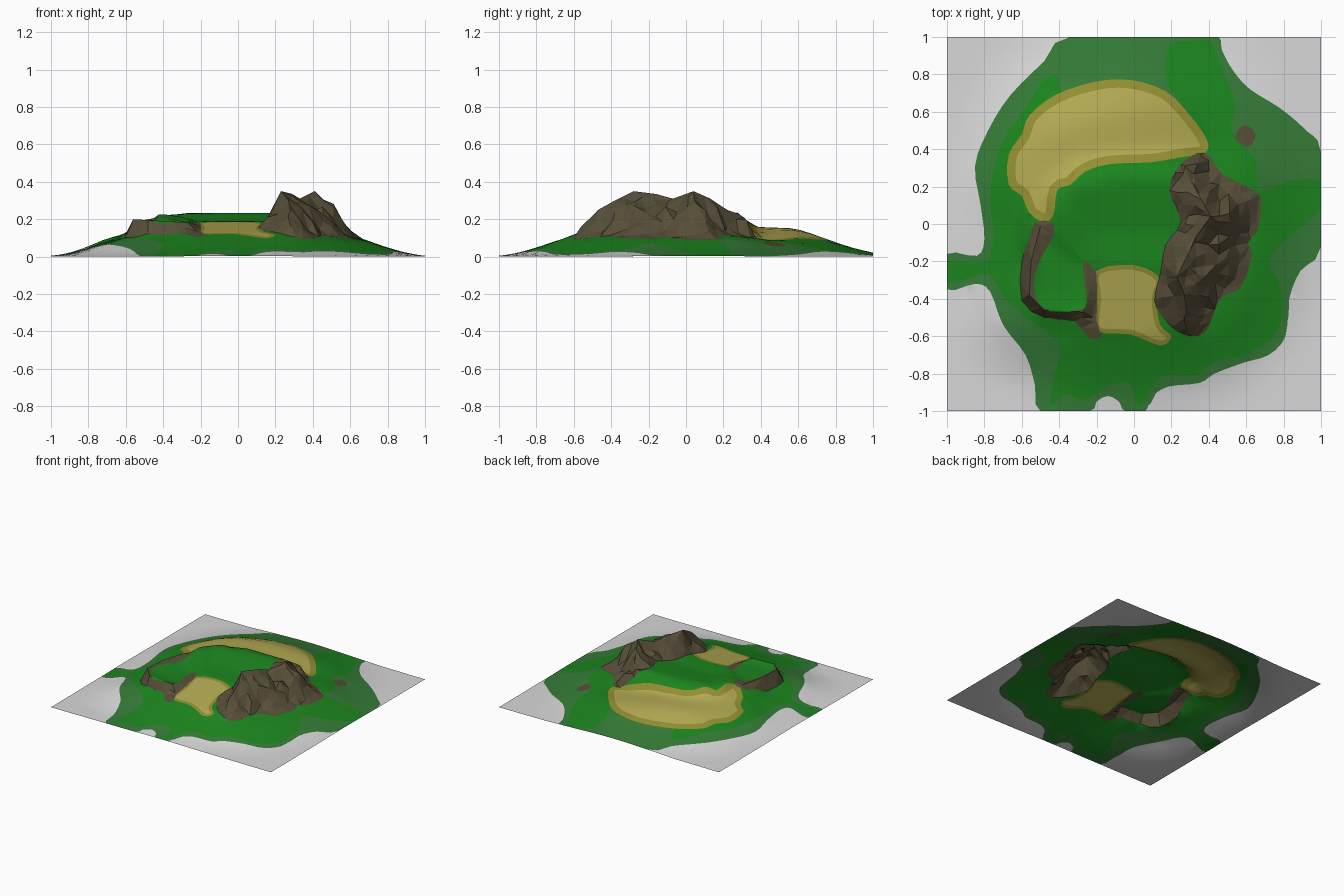
import bpy
import math
import random
from mathutils import Vector
from mathutils.geometry import delaunay_2d_cdt, intersect_point_line

random.seed(4)
cube = bpy.data.objects.get("Cube")
if cube:
    bpy.data.objects.remove(cube, do_unlink=True)


# ---------- helpers ----------
def clamp(v, low=0.0, high=1.0):
    return max(low, min(high, v))


def interpolate(v, table):
    """Piecewise linear lookup in a list of (input, output) pairs."""
    for (a, za), (b, zb) in zip(table, table[1:]):
        if v <= b:
            return za + (zb - za) * clamp((v - a) / (b - a))
    return table[-1][1]


def on_square(p):
    return Vector((clamp(p.x, -1, 1), clamp(p.y, -1, 1)))


def smooth_loop(points, steps=3):
    """Closed Catmull-Rom curve through the points, kept on the square."""
    pts = [Vector(p) for p in points]
    n, out = len(pts), []
    for i in range(n):
        a, b, c, d = (pts[(i + k) % n] for k in (-1, 0, 1, 2))
        for s in range(steps):
            t = s / steps
            p = b + (c - a) * t / 2 + (a - b * 2.5 + c * 2 - d / 2) * t * t
            p += ((b - c) * 1.5 + (d - a) / 2) * t ** 3
            out.append(on_square(p))
    return out


def inset(loop, amount):
    n = len(loop)
    area = sum(loop[i - 1].cross(loop[i]) for i in range(n))
    sign = math.copysign(1, area) * amount
    out = []
    for i, p in enumerate(loop):
        along = (loop[(i + 1) % n] - loop[i - 1]).normalized()
        out.append(on_square(p + Vector((-along.y, along.x)) * sign))
    return out


def inside(p, loop):
    hit = False
    for a, b in zip(loop, loop[1:] + loop[:1]):
        if (a.y > p.y) != (b.y > p.y):
            if p.x < a.x + (p.y - a.y) * (b.x - a.x) / (b.y - a.y):
                hit = not hit
    return hit


def nearest(p, path, closed=True):
    """Distance to a path, and the position along it."""
    best = (9.0, 0.0)
    for i in range(len(path) if closed else len(path) - 1):
        a, b = path[i], path[(i + 1) % len(path)]
        if (b - a).length < 1e-6:
            continue
        t = clamp(intersect_point_line(p, a, b)[1])
        best = min(best, ((p - a.lerp(b, t)).length, i + t))
    return best


def mound(p, centre, radius):
    return clamp(1 - (p - Vector(centre)).length / radius)


# ---------- outlines of the coloured zones ----------
shore = smooth_loop([
    (-.34, 1), (-.48, .87), (-.66, .69), (-.78, .5), (-.85, .31), (-.82, .1),
    (-.8, -.08), (-.84, -.17), (-1, -.16), (-1, -.35), (-.85, -.32),
    (-.77, -.36), (-.7, -.54), (-.58, -.7), (-.53, -.86), (-.5, -1),
    (-.24, -1), (-.2, -.95), (-.14, -.92), (-.08, -.95), (-.05, -1), (.06, -1),
    (.09, -.93), (.18, -.87), (.35, -.85), (.43, -.8), (.59, -.74),
    (.72, -.7), (.81, -.6), (.83, -.4), (.89, -.25), (1, -.12), (1, .38),
    (.92, .5), (.78, .62), (.62, .72), (.53, .82), (.47, .93), (.45, 1), (.3, 1)])
meadow = smooth_loop([
    (-.75, .29), (-.7, .45), (-.58, .62), (-.5, .75), (-.41, .8), (-.38, .7),
    (-.2, .72), (.1, .7), (.26, .62), (.17, .77), (.19, .95), (.3, .98),
    (.4, .98), (.45, .88), (.54, .64), (.52, .5), (.65, .34), (.67, .18),
    (.83, .23), (.97, .24), (1, .2), (1, .08), (.83, -.07), (.72, -.2), (.79, -.35),
    (.77, -.57), (.62, -.69), (.43, -.74), (.33, -.81), (.14, -.82),
    (.03, -.98), (-.02, -.86), (-.13, -.86), (-.26, -.94), (-.37, -.91),
    (-.45, -.97), (-.42, -.78), (-.4, -.65), (-.55, -.52), (-.69, -.4),
    (-.77, -.27), (-.85, -.28), (-1, -.31), (-1, -.2), (-.85, -.21), (-.78, -.19),
    (-.75, -.06), (-.77, .13)])
back_sand = smooth_loop([
    (-.48, .01), (-.56, .06), (-.6, .15), (-.67, .21), (-.67, .37), (-.6, .48),
    (-.56, .58), (-.42, .69), (-.21, .76), (-.02, .77), (.17, .71), (.3, .58),
    (.39, .45), (.38, .38), (.27, .36), (.09, .33), (-.13, .32), (-.26, .28),
    (-.34, .21), (-.41, .18), (-.43, .05)])
front_sand = smooth_loop([
    (-.2, -.25), (0, -.22), (.14, -.29), (.12, -.4), (.14, -.54), (.2, -.6),
    (.14, -.65), (-.02, -.59), (-.2, -.57), (-.2, -.4)])
mountain = smooth_loop([
    (.38, .38), (.47, .27), (.62, .19), (.68, .13), (.66, -.03), (.61, -.1),
    (.63, -.17), (.57, -.34), (.46, -.4), (.38, -.58), (.27, -.59), (.17, -.52),
    (.11, -.41), (.14, -.27), (.17, -.11), (.25, .01), (.19, .18), (.25, .32)])
cliff = smooth_loop([
    (-.53, .01), (-.44, .01), (-.43, -.06), (-.49, -.17), (-.53, -.27),
    (-.53, -.38), (-.45, -.47), (-.26, -.45), (-.26, -.35), (-.27, -.2),
    (-.2, -.27), (-.2, -.52), (-.17, -.6), (-.24, -.61), (-.32, -.52),
    (-.48, -.5), (-.6, -.41), (-.6, -.2), (-.56, -.08)], 2)
boulder_patch = smooth_loop([(.54, .46), (.59, .53), (.65, .48), (.61, .41)])

# ---------- height guides ----------
plateau = [Vector(p) for p in [
    (-.42, .13), (-.3, .23), (-.1, .28), (.1, .29), (.27, .29), (.3, -.08),
    (.15, -.22), (-.2, -.2), (-.4, -.05)]]
cliff_rim = [Vector(p) for p in [
    (-.5, -.01), (-.55, -.2), (-.56, -.38), (-.48, -.46), (-.27, -.47),
    (-.25, -.4), (-.25, -.22), (-.4, -.05)]]
ridge = [(.27, .31, .21), (.31, .22, .25), (.36, .13, .31), (.41, .04, .35),
         (.33, -.07, .31), (.29, -.16, .335), (.23, -.28, .35),
         (.27, -.38, .3), (.28, -.47, .25)]
ridge_line = [Vector(p[:2]) for p in ridge]
ridge_table = [(i, p[2]) for i, p in enumerate(ridge)]
slope = [(.58, .11), (.68, .09), (.8, .048), (.92, .015), (1.02, .002), (1.2, 0)]
back_step = [(0, 1), (.05, .7), (.11, .4), (.3, .34), (.42, .1), (.5, 0)]


def height(p):
    # low dome, fuller at the back and front left, lower at the back right
    y = p.y * .9 if p.y > 0 else -p.y
    z = interpolate((abs(p.x) ** 2.4 + y ** 2.4) ** (1 / 2.4), slope)
    z *= 1 - .25 * clamp(p.x / .35) * clamp((p.y - .25) / .2)
    z += .03 * mound(p, (-.68, -.54), .3)
    # plateau rising to a brow, with a ramp in front and a sand terrace behind
    brow = clamp((p.y + .05) / .25)
    gap = 0 if inside(p, plateau) else nearest(p, plateau)[0]
    ramp = clamp(1 - gap / (.45 - .2 * clamp((abs(p.x) - .3) / .3)))
    terrace = interpolate(gap, back_step)
    tilt = max(.9 * clamp((p.x + .15) / .5), .7 * clamp((-.4 - p.x) / .25))
    terrace *= 1 - tilt * clamp(gap / .1)
    rise = ramp + (terrace - ramp) * clamp(p.y / .15)
    z += (.19 + .042 * max(brow, mound(p, (-.42, .08), .25)) - z) * rise
    # raised arm with a steep wall
    top = .2 - .06 * (p.x + .56)
    gap = nearest(p, cliff_rim)[0]
    if inside(p, cliff_rim):
        z = max(z, top - min(.015, gap * .3))
    elif gap < .05:
        z = max(z, z + (top - z) * (1 - gap / .05))
    # rugged mountain with gullies and a flat apron on the outer side
    if inside(p, mountain):
        foot = max(0, nearest(p, mountain)[0] - .04 * clamp((p.x - .35) / .1))
        crest, along = nearest(p, ridge_line, False)
        t = foot / (foot + crest + 1e-6)
        z += (interpolate(along, ridge_table) - z) * t
        z += (random.uniform(-.08, .08) + .07 * math.sin(along * 7)) * t * (1 - t)
    return z


# ---------- colours ----------
def material(name, rgb):
    mat = bpy.data.materials.new(name)
    mat.use_nodes = True
    colour = [(c / 255) ** 2.2 for c in rgb] + [1]
    mat.diffuse_color = colour
    shader = mat.node_tree.nodes["Principled BSDF"]
    shader.inputs["Base Color"].default_value = colour
    shader.inputs["Roughness"].default_value = 1
    return mat


rock = material("brown rock", (87, 79, 59))
sand = material("yellow sand", (176, 167, 83))
sand_edge = material("olive sand edge", (145, 141, 53))
grass = material("bright grass", (33, 131, 35))
shore_grass = material("muted grass", (56, 122, 58))
gravel = material("grey ground", (215, 215, 215))

# first matching zone wins
zones = [("mountain", mountain, rock), ("cliff", cliff, rock),
         ("ground", boulder_patch, rock),
         ("ground", inset(back_sand, .045), sand),
         ("ground", inset(front_sand, .025), sand),
         ("ground", back_sand, sand_edge), ("ground", front_sand, sand_edge),
         ("ground", meadow, grass),
         ("ground", inset(meadow, -.035), shore_grass),
         ("ground", shore, shore_grass)]

# ---------- flat layout: grid points plus zone outlines, triangulated ----------
points, edges = [], []


def add_path(path, closed=True):
    start, n = len(points), len(path)
    points.extend(path)
    edges.extend((start + i, start + (i + 1) % n) for i in range(n if closed else n - 1))


for zone in zones:
    add_path(zone[1])
add_path(cliff_rim)
add_path(ridge_line, False)
cells = 36
for i in range(cells + 1):
    for j in range(cells + 1):
        p = Vector((i, j)) * 2 / cells - Vector((1, 1))
        if inside(p, mountain):
            p += Vector((random.uniform(-.015, .015), random.uniform(-.015, .015)))
        points.append(p)
flat, _, triangles, *_ = delaunay_2d_cdt(points, edges, [], 0, 1e-4)
verts = [(p.x, p.y, height(p)) for p in flat]

# ---------- sort triangles into parts ----------
parts = {"mountain": [], "cliff": [], "ground": []}
for tri in triangles:
    centre = sum((flat[i] for i in tri), Vector((0, 0))) / len(tri)
    part, mat = next(((n, m) for n, loop, m in zones if inside(centre, loop)),
                     ("ground", gravel))
    parts[part].append((tri, mat))

for name, faces in parts.items():
    used = sorted({i for tri, _ in faces for i in tri})
    index = {v: k for k, v in enumerate(used)}
    mesh = bpy.data.meshes.new(name)
    mesh.from_pydata([verts[i] for i in used], [],
                     [[index[i] for i in tri] for tri, _ in faces])
    mats = list(dict.fromkeys(m for _, m in faces))
    for m in mats:
        mesh.materials.append(m)
    for poly, (_, m) in zip(mesh.polygons, faces):
        poly.material_index = mats.index(m)
        poly.use_smooth = m is not rock
    bpy.context.collection.objects.link(bpy.data.objects.new(name, mesh))
